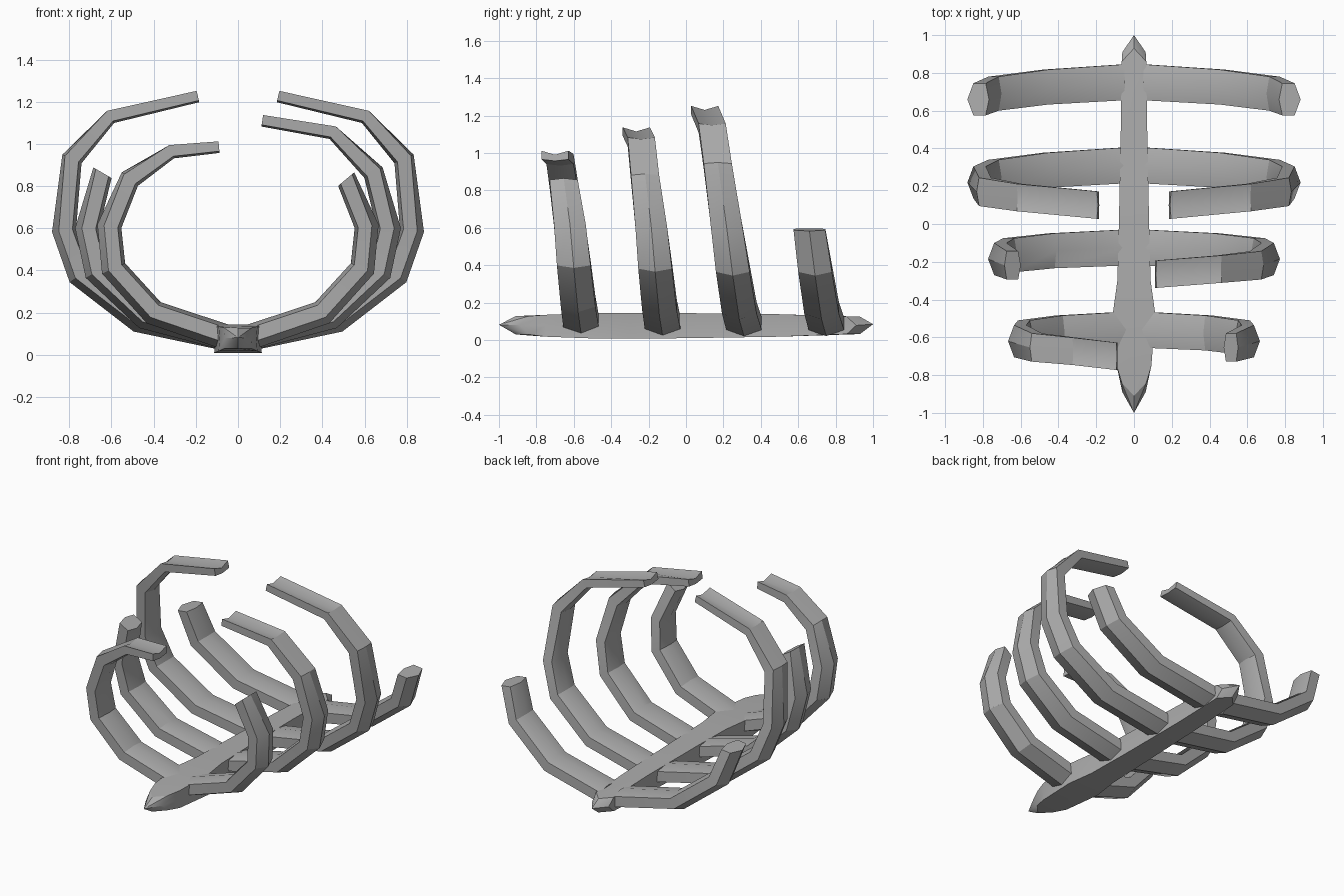
import bpy, bmesh, math
from mathutils import Vector

cube = bpy.data.objects.get("Cube")
if cube:
    bpy.data.objects.remove(cube)

bone = bpy.data.materials.new("bone_grey")
bone.use_nodes = True
GREY = (0.42, 0.42, 0.42, 1)
bone.diffuse_color = GREY
bone.node_tree.nodes["Principled BSDF"].inputs["Base Color"].default_value = GREY


def loft(name, rings, start_tip=None, end_tip=None):
    """Skin closed rings of points, ending in a cap or a fan to a tip."""
    bm = bmesh.new()
    rows = [[bm.verts.new(p) for p in ring] for ring in rings]
    n = len(rows[0])
    for a, b in zip(rows, rows[1:]):
        for i in range(n):
            j = (i + 1) % n
            bm.faces.new((a[i], a[j], b[j], b[i]))
    for row, tip in ((rows[0], start_tip), (rows[-1], end_tip)):
        if tip is None:
            bm.faces.new(row)
        else:
            point = bm.verts.new(tip)
            for i in range(n):
                bm.faces.new((row[i], row[(i + 1) % n], point))
    bmesh.ops.recalc_face_normals(bm, faces=bm.faces)
    mesh = bpy.data.meshes.new(name)
    bm.to_mesh(mesh)
    bm.free()
    mesh.materials.append(bone)
    obj = bpy.data.objects.new(name, mesh)
    bpy.context.collection.objects.link(obj)
    bpy.ops.object.select_all(action="DESELECT")
    obj.select_set(True)
    bpy.context.view_layer.objects.active = obj
    bpy.ops.object.shade_smooth_by_angle(angle=math.radians(28))
    return obj


# Rib centre lines (x, z), from the spine up and round to the tip
SMALL = [(.06, .085), (.40, .20), (.59, .41), (.61, .61), (.515, .835), (.315, .965), (.09, .985)]
MEDIUM = [(.06, .082), (.44, .18), (.67, .395), (.715, .6), (.645, .865), (.45, 1.055), (.115, 1.11)]
LARGE = [(.06, .08), (.47, .165), (.75, .38), (.825, .59), (.79, .93), (.605, 1.13), (.19, 1.225)]

# Shared by all ribs, one value per ring
LEAN = [0, -.025, -.06, -.09, -.14, -.17, -.21]
WIDTH = [.19, .185, .18, .17, .15, .145, .145]
THICK = [.12, .12, .12, .115, .105, .07, .055]
# Outer face turns from a ridge to a groove toward the tip
RIDGE = [.5, .5, .5, .5, .45, .3, .1]
EDGE = [.22, .22, .22, .22, .32, .45, .5]


def rib(name, path, side, y, lean, count):
    pts = [Vector((x, z)) for x, z in path]
    rings = []
    for i in range(count):
        before = (pts[i] - pts[i - 1]).normalized() if i else Vector((0, 0))
        after = (pts[i + 1] - pts[i]).normalized() if i < len(pts) - 1 else Vector((0, 0))
        tangent = (before + after).normalized()
        out = Vector((tangent.y, -tangent.x))
        half, yc = WIDTH[i] / 2, y + LEAN[i] * lean
        section = [(-half, EDGE[i]), (0, RIDGE[i]), (half, EDGE[i]),
                   (half, -.35), (0, -.5), (-half, -.35)]
        ring = []
        for dy, depth in section:
            p = pts[i] + out * depth * THICK[i]
            ring.append((side * p.x, yc + dy, p.y))
        rings.append(ring)
    loft(name, rings)


# Rib pairs: name, path, y, lean, rings on the left (+x), rings on the right
PAIRS = [("front_rib", SMALL, -.56, .67, 5, 7),
         ("second_rib", MEDIUM, -.125, .67, 7, 5),
         ("third_rib", LARGE, .31, 1, 7, 7),
         ("rear_rib", LARGE, .75, 1, 4, 4)]
for name, path, y, lean, left, right in PAIRS:
    rib(name + "_left", path, 1, y, lean, left)
    rib(name + "_right", path, -1, y, lean, right)

# Spine: stations of y, half width, bottom, top
STATIONS = [(-.89, .065, .03, .128), (-.75, .092, .018, .135), (-.48, .113, .008, .145),
            (-.3, .088, .008, .145), (0, .08, .01, .144), (.5, .07, .018, .138),
            (.91, .065, .032, .125)]
rings = []
for k, (y, w, low, high) in enumerate(STATIONS):
    # End rings form a chevron round the tip
    sweep = {0: .05, len(STATIONS) - 1: -.05}.get(k, 0)
    mid = (low + high) / 2
    rings.append([(0, y - sweep * .4, low), (w, y + sweep, low), (w * .95, y, mid), (w, y + sweep, high),
                  (0, y - sweep * .4, high), (-w, y + sweep, high), (-w * .95, y, mid), (-w, y + sweep, low)])
loft("spine", rings, (0, -1, .082), (0, 1, .085))
